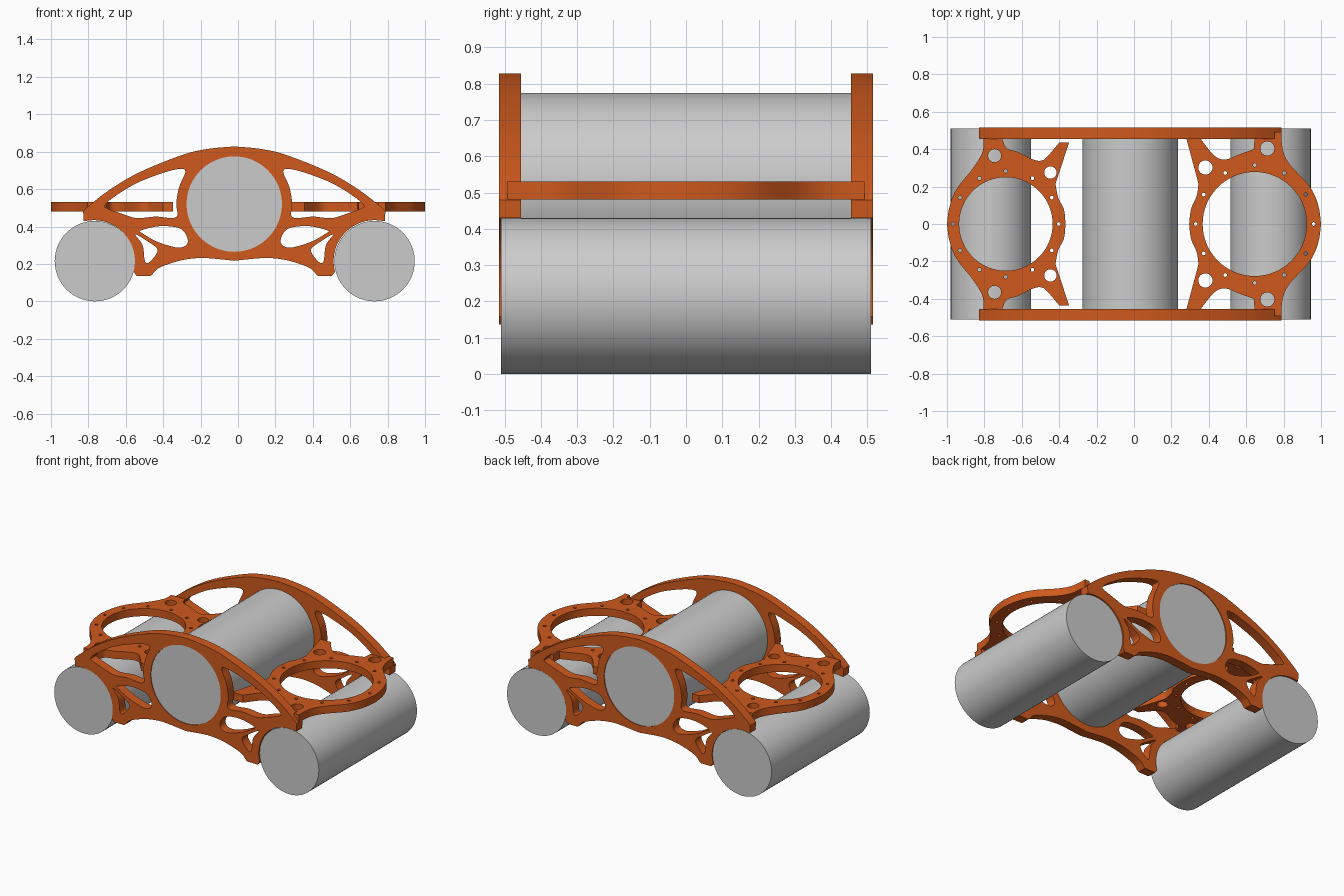
import bpy, bmesh
from math import sin, cos, pi, radians
from mathutils import Vector

if "Cube" in bpy.data.objects:
    bpy.data.objects.remove(bpy.data.objects["Cube"])

CX = -0.02  # symmetry plane of the side frames
orange = bpy.data.materials.new("orange")
orange.diffuse_color = (0.62, 0.10, 0.012, 1)
orange.use_nodes = True
orange.node_tree.nodes["Principled BSDF"].inputs["Base Color"].default_value = orange.diffuse_color


def circle(x, y, r, n=24):
    return [(x + r * cos(2 * pi * i / n), y + r * sin(2 * pi * i / n)) for i in range(n)]


def arc(x, y, r, a0, a1, n=20):
    a = [radians(a0 + (a1 - a0) * i / n) for i in range(n + 1)]
    return [(x + r * cos(t), y + r * sin(t)) for t in a]


def smooth(pts, closed=False, n=6):
    """Catmull-Rom curve through the points."""
    p = [Vector(q) for q in pts]
    p = [p[-1]] + p + p[:2] if closed else [p[0]] + p + [p[-1]]
    out = []
    for i in range(1, len(p) - 2):
        a, b, c, d = p[i - 1:i + 3]
        for k in range(n):
            t = k / n
            v = 0.5 * (2 * b + (c - a) * t + (2 * a - 5 * b + 4 * c - d) * t**2
                       + (3 * b - a - 3 * c + d) * t**3)
            out.append(tuple(v))
    return out if closed else out + [tuple(pts[-1])]


def flip_x(pts):
    return [(-x, y) for x, y in reversed(pts)]


def flip_y(pts):
    return [(x, -y) for x, y in reversed(pts)]


def plate(name, loops, thick, loc, rot=(0, 0, 0)):
    """Flat plate: first loop is the outline, the rest are holes."""
    cu = bpy.data.curves.new(name, 'CURVE')
    cu.dimensions = '2D'
    cu.fill_mode = 'BOTH'
    cu.extrude = thick / 2
    for pts in loops:
        s = cu.splines.new('POLY')
        s.points.add(len(pts) - 1)
        for sp, (x, y) in zip(s.points, pts):
            sp.co = (x, y, 0, 1)
        s.use_cyclic_u = True
    ob = bpy.data.objects.new(name, cu)
    bpy.context.collection.objects.link(ob)
    ob.location, ob.rotation_euler = loc, rot
    bpy.ops.object.select_all(action='DESELECT')
    ob.select_set(True)
    bpy.context.view_layer.objects.active = ob
    bpy.ops.object.convert(target='MESH')
    ob = bpy.context.object
    bm = bmesh.new()
    bm.from_mesh(ob.data)
    bmesh.ops.remove_doubles(bm, verts=bm.verts, dist=0.0003)
    bmesh.ops.recalc_face_normals(bm, faces=bm.faces)
    bm.to_mesh(ob.data)
    bm.free()
    ob.data.materials.clear()
    ob.data.materials.append(orange)
    bpy.ops.object.shade_smooth_by_angle(angle=radians(25))


# arched side frames
half = smooth([(0, .828), (.14, .815), (.277, .783), (.507, .69), (.667, .596), (.785, .505)])
half += [(.808, .48), (.805, .43)]
half += arc(.75, .215, .219, 80, 195)
half += [(.523, .136), (.448, .136)]
half += smooth([(.44, .142), (.40, .18), (.293, .217), (.2, .231), (.13, .23), (0, .217)])
outline = half + flip_x(half[1:-1])
upper_gap = smooth([(.262, .69), (.295, .61), (.31, .52), (.303, .465), (.33, .445), (.42, .453),
                    (.52, .445), (.60, .468), (.68, .497), (.69, .515), (.64, .56), (.52, .633),
                    (.37, .69), (.285, .708)], True)
leaf_gap = smooth([(.50, .378), (.40, .402), (.30, .393), (.26, .36), (.25, .31), (.30, .287),
                   (.41, .318), (.485, .36)], True)
foot_gap = smooth([(.53, .358), (.47, .325), (.41, .275), (.45, .213), (.477, .213),
                   (.49, .30)], True)
holes = [circle(0, .52, .255, 64)]
for gap in (upper_gap, leaf_gap, foot_gap):
    holes += [gap, flip_x(gap)]
for name, y in (("front_side_frame", -.485), ("back_side_frame", .485)):
    plate(name, [outline] + holes, .06, (CX, y, 0), (pi / 2, 0, 0))


# horizontal mounting rings
def ring(name, half, x, r_in, r_bolt, lugs):
    loops = [half + flip_y(half[1:-1]), circle(x, 0, r_in, 64)]
    for i in range(12):
        a = i * pi / 6
        loops.append(circle(x + r_bolt * cos(a), r_bolt * sin(a), .01, 12))
    for lx, ly, r in lugs:
        loops += [circle(lx, ly, r), circle(lx, -ly, r)]
    plate(name, loops, .05, (0, 0, .506))


left = smooth([(-1, 0), (-.987, .09), (-.95, .185), (-.86, .30), (-.81, .385), (-.805, .457)])
left += smooth([(-.705, .457), (-.68, .405), (-.62, .385), (-.54, .345), (-.49, .34),
                (-.455, .37), (-.40, .435)])
left += [(-.347, .435)]
left += smooth([(-.42, .215), (-.405, .14), (-.375, .08), (-.366, 0)])
ring("left_ring", left, -.685, .25, .283, [(-.745, .365, .035), (-.447, .275, .033)])

right = smooth([(1, 0), (.985, .1), (.94, .2), (.84, .31), (.80, .38), (.788, .457)])
right += [(.788, .492), (.752, .492), (.752, .457), (.645, .457)]
right += smooth([(.64, .40), (.57, .375), (.49, .345), (.43, .365), (.355, .457)])
right += [(.28, .457)]
right += smooth([(.345, .215), (.335, .15), (.305, .08), (.295, 0)])
ring("right_ring", right, .645, .278, .315, [(.382, .302, .038), (.713, .404, .038)])

# grey rollers
for name, x, z, r in (("centre_barrel", CX, .52, .255), ("left_roller", -.765, .215, .215),
                      ("right_roller", .73, .215, .215)):
    bpy.ops.mesh.primitive_cylinder_add(vertices=64, radius=r, depth=1.02,
                                        location=(x, 0, z), rotation=(pi / 2, 0, 0))
    bpy.context.object.name = name
    bpy.ops.object.shade_smooth_by_angle(angle=radians(30))
